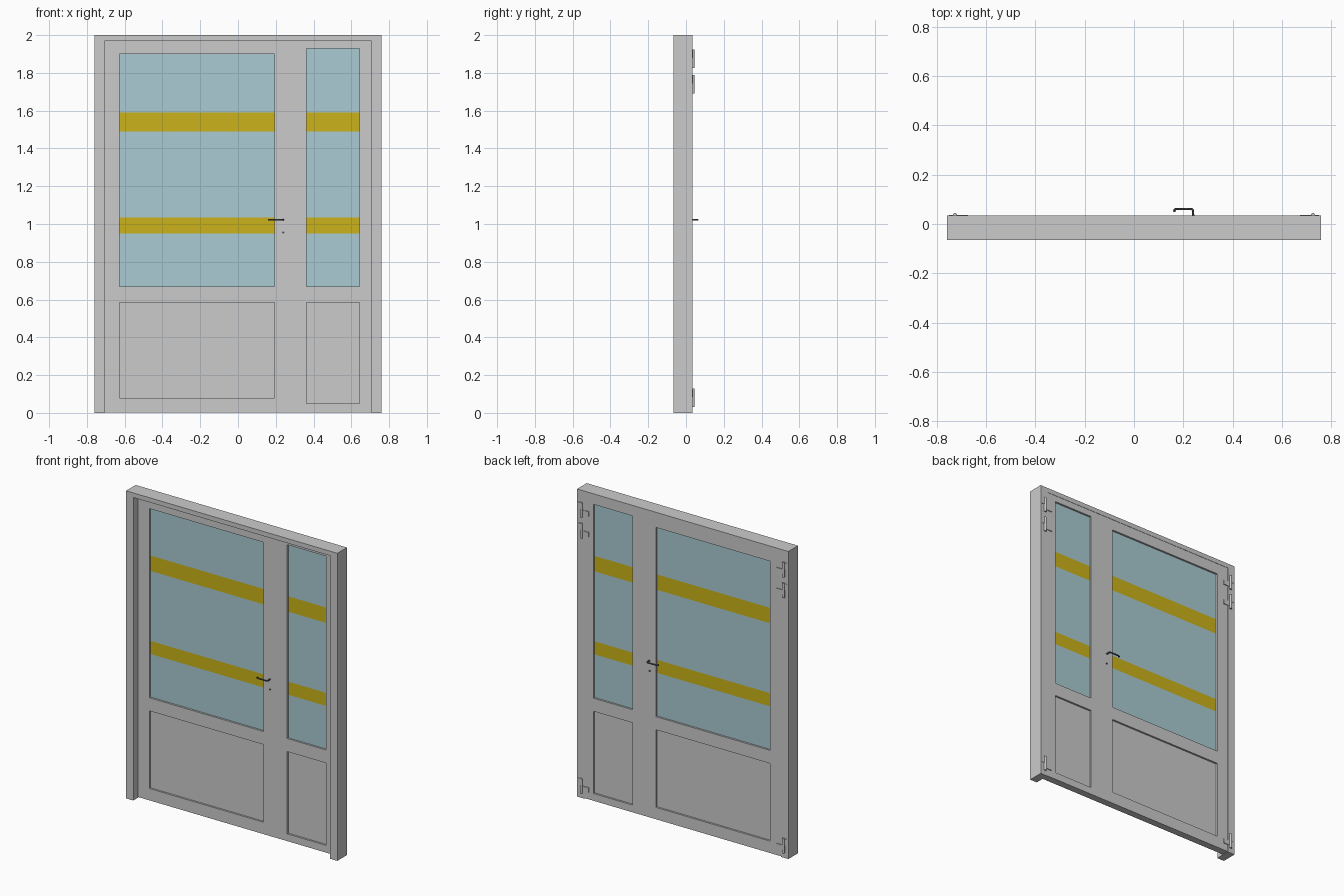
import bpy, bmesh
from mathutils import Vector

if "Cube" in bpy.data.objects:
    bpy.data.objects.remove(bpy.data.objects["Cube"])


def material(name, color):
    m = bpy.data.materials.new(name)
    m.diffuse_color = color
    m.use_nodes = True
    m.node_tree.nodes["Principled BSDF"].inputs["Base Color"].default_value = m.diffuse_color
    return m


GLASS = material("pale_blue_glass", (0.40, 0.60, 0.65, 1))
YELLOW = material("yellow_band", (0.60, 0.45, 0.01, 1))
STEEL = material("dark_steel", (0.10, 0.10, 0.11, 1))


def finish(bm, name, mat=None):
    bmesh.ops.recalc_face_normals(bm, faces=bm.faces)
    me = bpy.data.meshes.new(name)
    bm.to_mesh(me)
    bm.free()
    ob = bpy.data.objects.new(name, me)
    bpy.context.collection.objects.link(ob)
    if mat:
        me.materials.append(mat)
    return ob


def slab(name, xs, zs, y0, y1, holes=(), mat=None):
    """Flat grid of cells in xz, leaving out holes, extruded from y0 to y1."""
    bm = bmesh.new()
    v = {(i, k): bm.verts.new((x, y0, z)) for i, x in enumerate(xs) for k, z in enumerate(zs)}
    for i in range(len(xs) - 1):
        for k in range(len(zs) - 1):
            if (i, k) not in holes:
                bm.faces.new([v[i, k], v[i + 1, k], v[i + 1, k + 1], v[i, k + 1]])
    bmesh.ops.delete(bm, geom=[p for p in bm.verts if not p.link_faces], context='VERTS')
    ext = bmesh.ops.extrude_face_region(bm, geom=bm.faces[:])
    for p in ext["geom"]:
        if isinstance(p, bmesh.types.BMVert):
            p.co.y = y1
    return finish(bm, name, mat)


def smooth(ob):
    bpy.ops.object.select_all(action='DESELECT')
    ob.select_set(True)
    bpy.context.view_layer.objects.active = ob
    bpy.ops.object.shade_smooth_by_angle()


def cylinder(name, radius, depth, loc, along_y=False, mat=None):
    rot = (1.5708, 0, 0) if along_y else (0, 0, 0)
    bpy.ops.mesh.primitive_cylinder_add(vertices=20, radius=radius, depth=depth,
                                        location=loc, rotation=rot)
    ob = bpy.context.object
    ob.name = name
    if mat:
        ob.data.materials.append(mat)
    smooth(ob)
    return ob


# Outer frame: two jambs and a head, open at the bottom
FRONT, BACK, INNER = -0.065, 0.034, 0.708
slab("door_frame", [-0.76, -INNER, INNER, 0.76], [0, 1.97, 2.0], FRONT, BACK, {(1, 0)})

# Door leaves, set back in the frame, each with glazing above a solid panel
LEAF_F, LEAF_B, MEET = -0.014, 0.032, 0.275
PANE_F, PANE_B = -0.002, 0.020
leaves = {"wide": (-INNER, -0.628, 0.194, MEET, 0.08, 1.90),
          "narrow": (MEET, 0.363, 0.643, INNER, 0.05, 1.93)}
for name, (x0, g0, g1, x1, low, top) in leaves.items():
    slab(name + "_leaf", [x0, g0, g1, x1], [0.003, low, 0.585, 0.67, top, 1.97],
         LEAF_F, LEAF_B, {(1, 1), (1, 3)})
    slab(name + "_lower_panel", [g0, g1], [low, 0.585], PANE_F, PANE_B)
    # glazing split by two yellow warning bands
    levels = [0.67, 0.95, 1.035, 1.49, 1.59, top]
    for i in range(5):
        band = i % 2
        slab(name + ("_warning_band" if band else "_glass"), [g0, g1], levels[i:i + 2],
             PANE_F, PANE_B, mat=YELLOW if band else GLASS)

# Lever handles with rosettes and lock cylinders on both faces
for side, face, s in (("back", LEAF_B, 1), ("front", LEAF_F, -1)):
    path = [(0.240, -0.004), (0.240, 0.023), (0.234, 0.029), (0.172, 0.029),
            (0.165, 0.026), (0.163, 0.017)]
    cu = bpy.data.curves.new(side + "_lever_path", 'CURVE')
    cu.dimensions = '3D'
    cu.bevel_depth = 0.0048
    cu.bevel_resolution = 3
    cu.use_fill_caps = True
    sp = cu.splines.new('POLY')
    sp.points.add(len(path) - 1)
    for p, (x, d) in zip(sp.points, path):
        p.co = (x, face + s * d, 1.022, 1)
    ob = bpy.data.objects.new(side + "_lever_handle", cu)
    bpy.context.collection.objects.link(ob)
    bpy.ops.object.select_all(action='DESELECT')
    ob.select_set(True)
    bpy.context.view_layer.objects.active = ob
    bpy.ops.object.convert(target='MESH')
    ob = bpy.context.object
    ob.data.materials.append(STEEL)
    smooth(ob)
    cylinder(side + "_lock_cylinder", 0.006, 0.006, (0.240, face, 0.955), True, STEEL)

# Hinges on the back: barrel, frame plate (upper half) and leaf plate (lower half)
for s in (-1, 1):
    for z in (0.08, 1.74, 1.875):
        cylinder("hinge_barrel", 0.008, 0.096, (s * 0.727, BACK + 0.003, z))
        slab("hinge_frame_plate", sorted([s * 0.727, s * 0.752]), [z + 0.003, z + 0.045],
             BACK - 0.002, BACK + 0.003)
        slab("hinge_leaf_plate", sorted([s * 0.727, s * 0.675]), [z - 0.03, z],
             LEAF_B - 0.002, BACK + 0.003)
